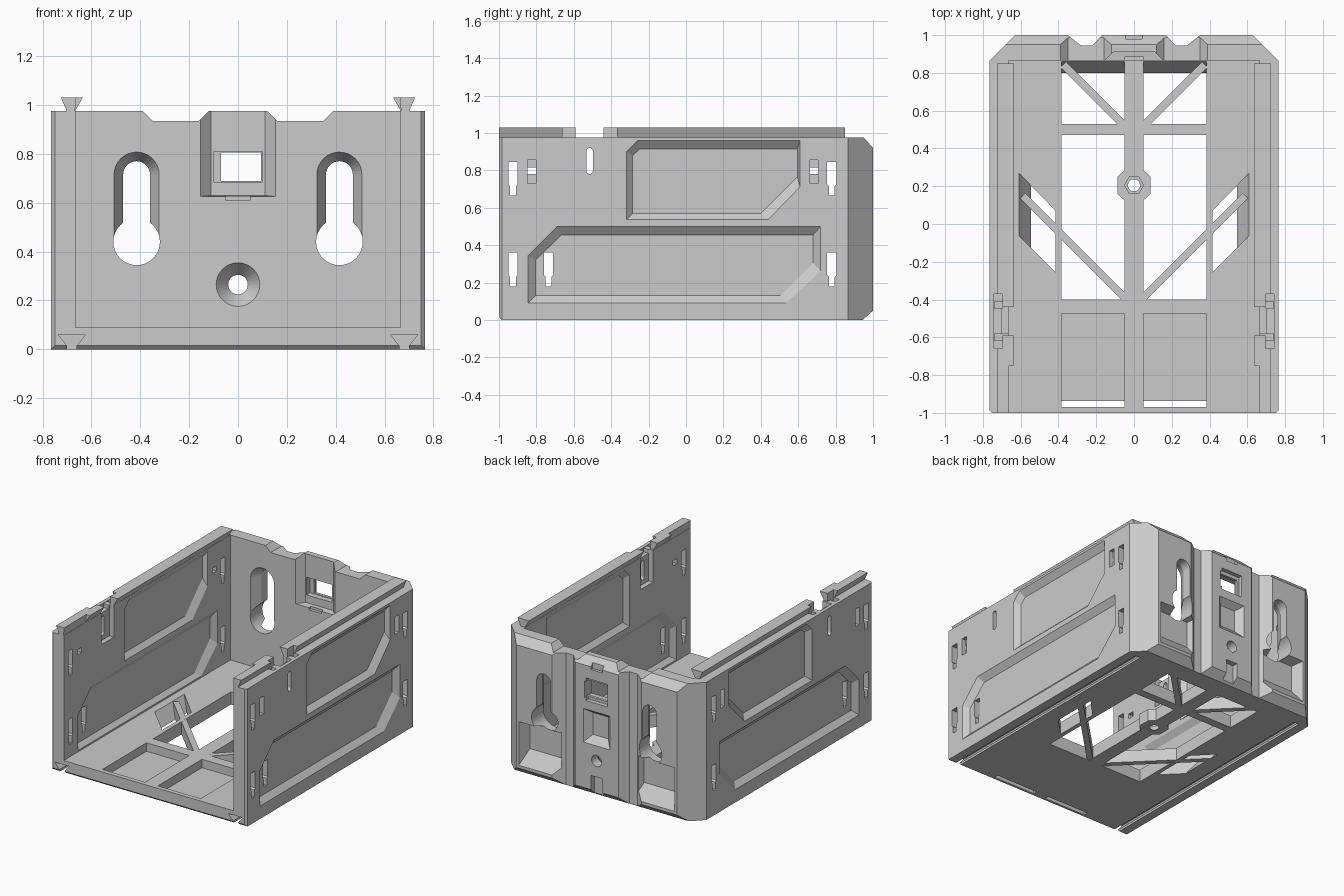
import bpy, bmesh
from math import sin, cos, pi, hypot

if "Cube" in bpy.data.objects:
    bpy.data.objects.remove(bpy.data.objects["Cube"])

scene = bpy.context.scene.collection


def prism(name, pts, axis, a, b, pts2=None, s=1):
    """Extrude a profile along an axis; pts2 gives a tapered far end."""
    bm = bmesh.new()

    def ring(p, w):
        m = {'x': lambda u, v: (w, u, v), 'y': lambda u, v: (u, w, v), 'z': lambda u, v: (u, v, w)}[axis]
        out = []
        for u, v in p:
            x, y, z = m(u, v)
            out.append(bm.verts.new((x * s, y, z)))
        return out
    A, B = ring(pts, a), ring(pts2 or pts, b)
    n = len(A)
    bm.faces.new(A)
    bm.faces.new(B[::-1])
    for i in range(n):
        bm.faces.new((A[i], B[i], B[(i + 1) % n], A[(i + 1) % n]))
    bmesh.ops.recalc_face_normals(bm, faces=bm.faces)
    me = bpy.data.meshes.new(name)
    bm.to_mesh(me)
    bm.free()
    ob = bpy.data.objects.new(name, me)
    scene.objects.link(ob)
    return ob


def rect(u0, u1, v0, v1):
    return [(u0, v0), (u1, v0), (u1, v1), (u0, v1)]


def circle(u, v, r, n=32):
    return [(u + r * cos(2 * pi * i / n), v + r * sin(2 * pi * i / n)) for i in range(n)]


def stadium(u, v0, v1, r, n=16):
    top = [(u + r * cos(pi * i / n), v1 + r * sin(pi * i / n)) for i in range(n + 1)]
    return top + [(u - r * cos(pi * i / n), v0 - r * sin(pi * i / n)) for i in range(n + 1)]


def carve(ob, cutters):
    for c in cutters:
        c.hide_render = True
        m = ob.modifiers.new("cut", 'BOOLEAN')
        m.operation, m.solver, m.object = 'DIFFERENCE', 'EXACT', c
    bpy.context.view_layer.update()
    me = bpy.data.meshes.new_from_object(ob.evaluated_get(bpy.context.evaluated_depsgraph_get()))
    ob.modifiers.clear()
    ob.data = me
    for c in cutters:
        bpy.data.objects.remove(c)


cuts = []


def cut(pts, axis, a, b, pts2=None):
    cuts.append(prism("cutter", pts, axis, a, b, pts2))


def cut2(pts, axis, a, b, pts2=None):
    for s in (1, -1):
        cuts.append(prism("cutter", pts, axis, a, b, pts2, s))


# Outer block with chamfered and grooved back
half = [(.75, -1), (.765, -.985), (.765, .865), (.63, 1), (.35, 1), (.28, .945), (.22, .945), (.17, 1)]
shell = prism("tray_shell", half + [(-x, y) for x, y in reversed(half)], 'z', 0, .975)

# Cavity, stepped back top, sloped back edges, front lip
cut(rect(-.665, .665, -1.1, .865), 'z', .09, 1.1)
cut2([(.43, 1.015), (.35, .935), (.16, .935), (.08, 1.015)], 'y', .8, 1.1)
cut([(.9, 1.03), (1.05, .865), (1.05, 1.03)], 'x', -.9, .9)
cut([(.89, -.05), (1.055, .1), (1.055, -.05)], 'x', -.9, .9)
cut([(-1.02, .035), (-.98, -.005), (-1.02, -.005)], 'x', -.9, .9)

# Keyholes and screw hole in the back
cut2(stadium(.415, .44, .715, .095), 'y', .86, .935, stadium(.415, .44, .715, .055))
cut2(stadium(.415, .44, .715, .055), 'y', .9, 1.1)
cut2(circle(.415, .44, .0955), 'y', .85, 1.1)
cut(circle(0, .265, .09), 'y', .864, .93, circle(0, .265, .04))
cut(circle(0, .265, .04), 'y', .9, 1.1)

# Latch recess and window
cut(rect(-.155, .155, .625, 1.1), 'y', .864, .91, rect(-.11, .11, .63, 1.1))
cut(rect(-.1, .1, .685, .81), 'y', .9, .95)
cut(rect(-.07, .095, .69, .805), 'y', .9, 1.1)
cut(rect(-.05, .05, .61, .64), 'y', .86, .885)

# Recesses on the outside of the back
cut2(rect(.285, .61, .07, .38), 'y', 1.001, .925, rect(.32, .575, .17, .36))
cut(rect(-.105, .105, .37, .61), 'y', 1.001, .955, rect(-.06, .06, .42, .575))
cut(rect(-.085, .085, .67, .83), 'y', .97, 1.1)
cut(rect(-.045, .045, -.1, .15), 'y', .96, 1.1)
cut(rect(-.045, .045, .9, 1.1), 'y', .98, 1.1)

# Bevelled side panels, recessed from outside and inside
upper = [(-.32, .535), (-.32, .9), (-.26, .96), (.61, .96), (.61, .71), (.44, .535)]
upper_in = [(-.285, .57), (-.285, .88), (-.245, .915), (.595, .915), (.595, .765), (.4, .57)]
lower = [(-.845, .09), (-.845, .345), (-.69, .5), (.72, .5), (.72, .26), (.54, .09)]
lower_in = [(-.805, .13), (-.805, .32), (-.665, .455), (.68, .455), (.68, .305), (.505, .13)]
for big, small in ((upper, upper_in), (lower, lower_in)):
    cut2(big, 'x', .766, .73, small)
    cut2([(y, max(z, .1)) for y, z in big], 'x', .664, .695, small)

# Side wall slots
key = [(-.025, .18), (-.025, .06), (-.015, .05), (-.015, 0), (.015, 0), (.015, .05), (.025, .06), (.025, .18)]
for y, z in ((-.925, .665), (.78, .665), (-.925, .18), (-.735, .18), (.78, .18)):
    cut2([(y + u, z + v) for u, v in key], 'x', .6, .8)
for y in (-.825, .685):
    cut2(rect(y - .022, y + .022, .73, .855), 'x', .735, .8)
    cut2(rect(y - .022, y + .022, .78, .815), 'x', .6, .8)
cut2(stadium(-.515, .797, .903, .017, 6), 'x', .6, .8)

# Clip pockets in the wall tops, dovetail grooves below
cut2(rect(.695, .74, -.66, -.37), 'z', .945, 1.1)
cut2(rect(.6, .7, -.58, -.44), 'z', .75, 1.1)
cut2([(.66, -.01), (.7, -.01), (.7, .015), (.735, .06), (.625, .06), (.66, .015)], 'y', -1.1, .85)

# Floor openings and pockets
cut2(rect(.05, .385, -.4, .47), 'z', -.1, .2)
cut2(rect(.05, .385, .53, .8), 'z', -.001, .091, rect(.05, .385, .53, .86))
cut2(rect(.05, .385, -.94, -.475), 'z', .03, .2)
cut2(rect(.05, .385, -.968, -.938), 'z', -.1, .2)
cut2([(.415, .07), (.545, .205), (.545, -.125), (.415, -.255)], 'z', -.001, .091,
     [(.415, .07), (.61, .27), (.61, -.06), (.415, -.255)])
cut(circle(0, .205, .05, 6), 'z', -.1, .2)
carve(shell, cuts)

# Hexagonal nut boss on the floor spine
oct_half = [(.045, .12), (.088, .16), (.088, .25), (.045, .29)]
boss = prism("nut_boss", oct_half + [(-x, y) for x, y in reversed(oct_half)], 'z', .001, .089)
carve(boss, [prism("cutter", circle(0, .205, .05, 6), 'z', .03, .2),
             prism("cutter", circle(0, .205, .032), 'z', -.1, .2)])
ring_ob = prism("nut_seat", circle(0, .205, .052, 6), 'z', .002, .03)
carve(ring_ob, [prism("cutter", circle(0, .205, .032), 'z', -.1, .2)])


def brace(name, p, q, w, s):
    dx, dy = q[0] - p[0], q[1] - p[1]
    l = hypot(dx, dy)
    nx, ny = -dy / l * w / 2, dx / l * w / 2
    prism(name, [(p[0] + nx, p[1] + ny), (q[0] + nx, q[1] + ny), (q[0] - nx, q[1] - ny), (p[0] - nx, p[1] - ny)],
          'z', .001, .089, None, s)


# Diagonal floor braces and dovetail rails, mirrored
for s, side in ((1, "right"), (-1, "left")):
    brace("floor_brace_" + side, (.59, .15), (.04, -.4), .04, s)
    brace("rear_brace_" + side, (.375, .845), (.04, .51), .04, s)
    for i, (xi, xo, y0, y1) in enumerate(((.663, .725, -1, -.75), (.635, .725, -.75, -.66), (.635, .695, -.66, -.59),
                                          (.635, .695, -.44, -.37), (.635, .725, -.37, .85))):
        prism(f"rail_{side}_{i}", [(.667, .974), (min(xo, .7), .974), (xo, 1.03), (xi, 1.03)], 'y', y0, y1, None, s)
    for y in (-.6, -.43):
        prism("clip_rib_" + side, rect(.696, .739, y - .02, y + .02), 'z', .944, .972, None, s)
